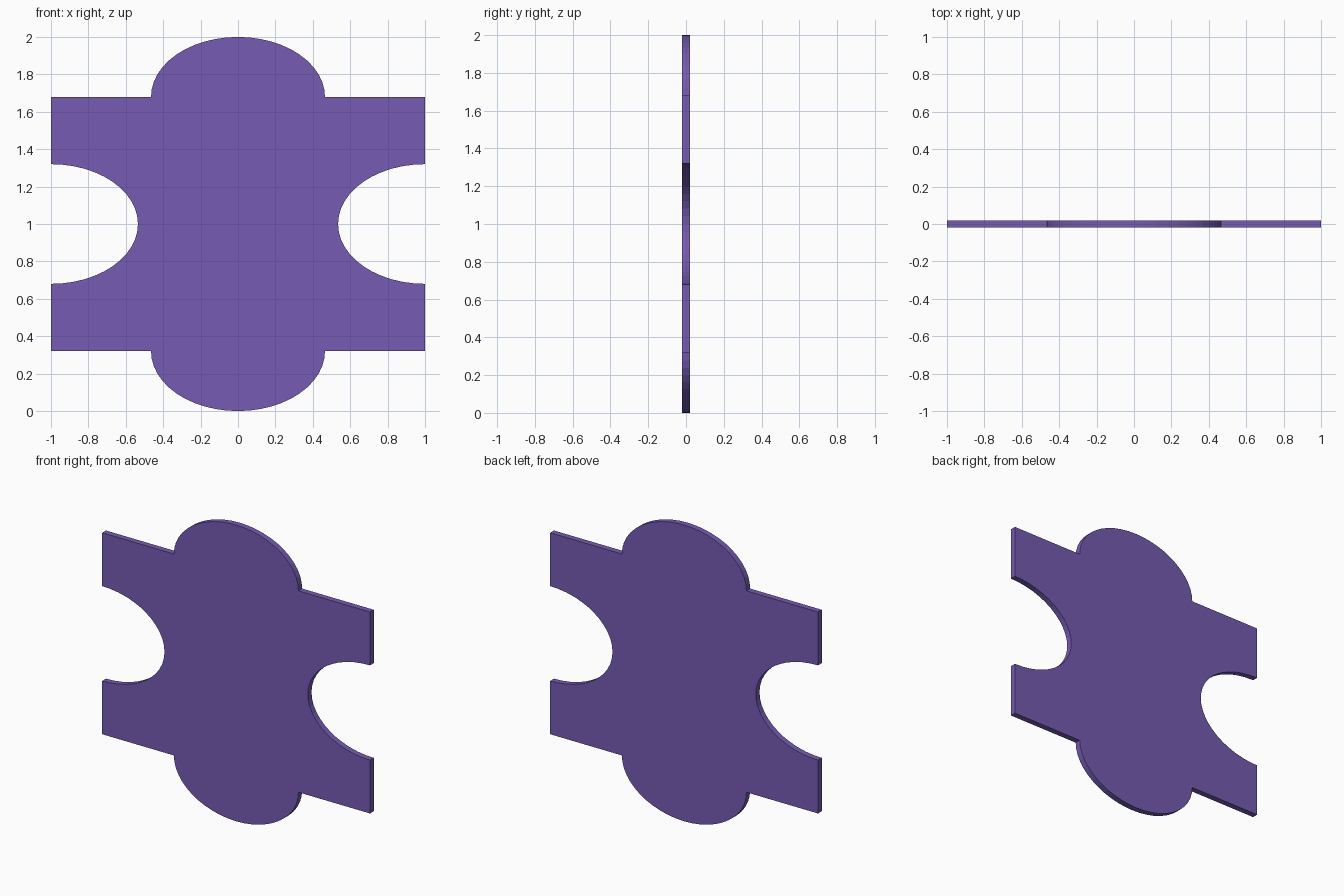
import bpy, bmesh
from math import sin, cos, pi

if "Cube" in bpy.data.objects:
    bpy.data.objects.remove(bpy.data.objects["Cube"])

RX, RZ = 0.465, 0.32       # half-width and height of tabs and notches
LOW, HIGH = 0.32, 1.68     # straight edges of the body
HALF = 0.02                # half thickness
STEPS = 24


def arc(cx, cz, start, end):
    """Elliptical arc from start to end angle."""
    pts = []
    for i in range(STEPS + 1):
        a = start + (end - start) * i / STEPS
        pts.append((cx + RX * cos(a), cz + RZ * sin(a)))
    return pts


# Outline, anticlockwise seen from the front: bottom tab, right notch, top tab, left notch
outline = arc(0, LOW, pi, 2 * pi)
outline += [(1, LOW)] + arc(1, 1, 1.5 * pi, 0.5 * pi) + [(1, HIGH)]
outline += arc(0, HIGH, 0, pi)
outline += [(-1, HIGH)] + arc(-1, 1, 0.5 * pi, -0.5 * pi) + [(-1, LOW)]

# Flat plate extruded from the outline
bm = bmesh.new()
face = bm.faces.new([bm.verts.new((x, -HALF, z)) for x, z in outline])
new = bmesh.ops.extrude_face_region(bm, geom=[face], use_keep_orig=True)["geom"]
bmesh.ops.translate(bm, vec=(0, 2 * HALF, 0),
                    verts=[g for g in new if isinstance(g, bmesh.types.BMVert)])
bmesh.ops.recalc_face_normals(bm, faces=bm.faces)
bmesh.ops.triangulate(bm, faces=[f for f in bm.faces if len(f.verts) > 4])
mesh = bpy.data.meshes.new("puzzle_piece")
bm.to_mesh(mesh)
bm.free()

# Single purple colour
purple = bpy.data.materials.new("purple")
purple.diffuse_color = (0.18, 0.104, 0.445, 1)
purple.use_nodes = True
purple.node_tree.nodes["Principled BSDF"].inputs["Base Color"].default_value = purple.diffuse_color
mesh.materials.append(purple)
piece = bpy.data.objects.new("puzzle_piece", mesh)
bpy.context.collection.objects.link(piece)
